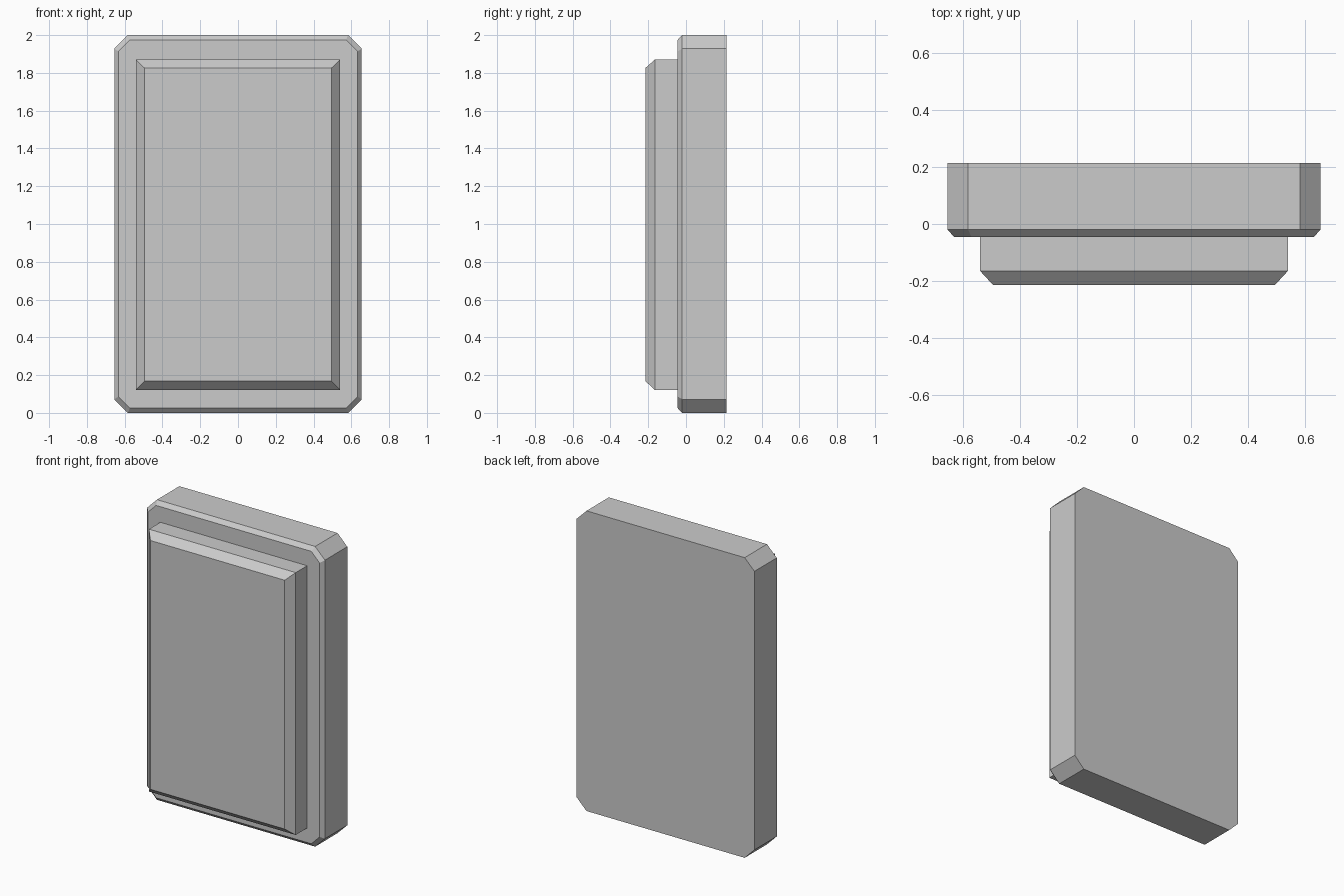
import bpy, bmesh

if "Cube" in bpy.data.objects:
    bpy.data.objects.remove(bpy.data.objects["Cube"])

MID_Z = 1.0


def outline(hx, z0, z1, cut):
    """Rectangle in the XZ plane, with optional clipped corners."""
    if cut == 0:
        return [(-hx, z0), (hx, z0), (hx, z1), (-hx, z1)]
    return [(-hx + cut, z0), (hx - cut, z0), (hx, z0 + cut), (hx, z1 - cut),
            (hx - cut, z1), (-hx + cut, z1), (-hx, z1 - cut), (-hx, z0 + cut)]


def loft(name, sections):
    """Join outlines (y, half width, bottom, top, corner cut) into a closed solid."""
    bm = bmesh.new()
    rings = [[bm.verts.new((x, y, z)) for x, z in outline(hx, z0, z1, cut)]
             for y, hx, z0, z1, cut in sections]
    n = len(rings[0])
    for a, b in zip(rings, rings[1:]):
        for i in range(n):
            j = (i + 1) % n
            bm.faces.new((a[i], a[j], b[j], b[i]))
    bm.faces.new(rings[0])
    bm.faces.new(rings[-1])
    bmesh.ops.recalc_face_normals(bm, faces=bm.faces)
    mesh = bpy.data.meshes.new(name)
    bm.to_mesh(mesh)
    bm.free()
    obj = bpy.data.objects.new(name, mesh)
    bpy.context.collection.objects.link(obj)
    return obj


# Back slab: clipped corners and a narrow chamfer around the front edge
loft("back_slab", [
    (0.215, 0.655, 0.0, 2.0, 0.072),
    (-0.02, 0.655, 0.0, 2.0, 0.072),
    (-0.045, 0.633, 0.026, 1.974, 0.061),
])

# Raised front panel: square corners and a wider chamfer, seated in the slab
loft("front_panel", [
    (-0.02, 0.541, 0.122, 1.87, 0),
    (-0.165, 0.541, 0.122, 1.87, 0),
    (-0.215, 0.495, 0.168, 1.826, 0),
])
